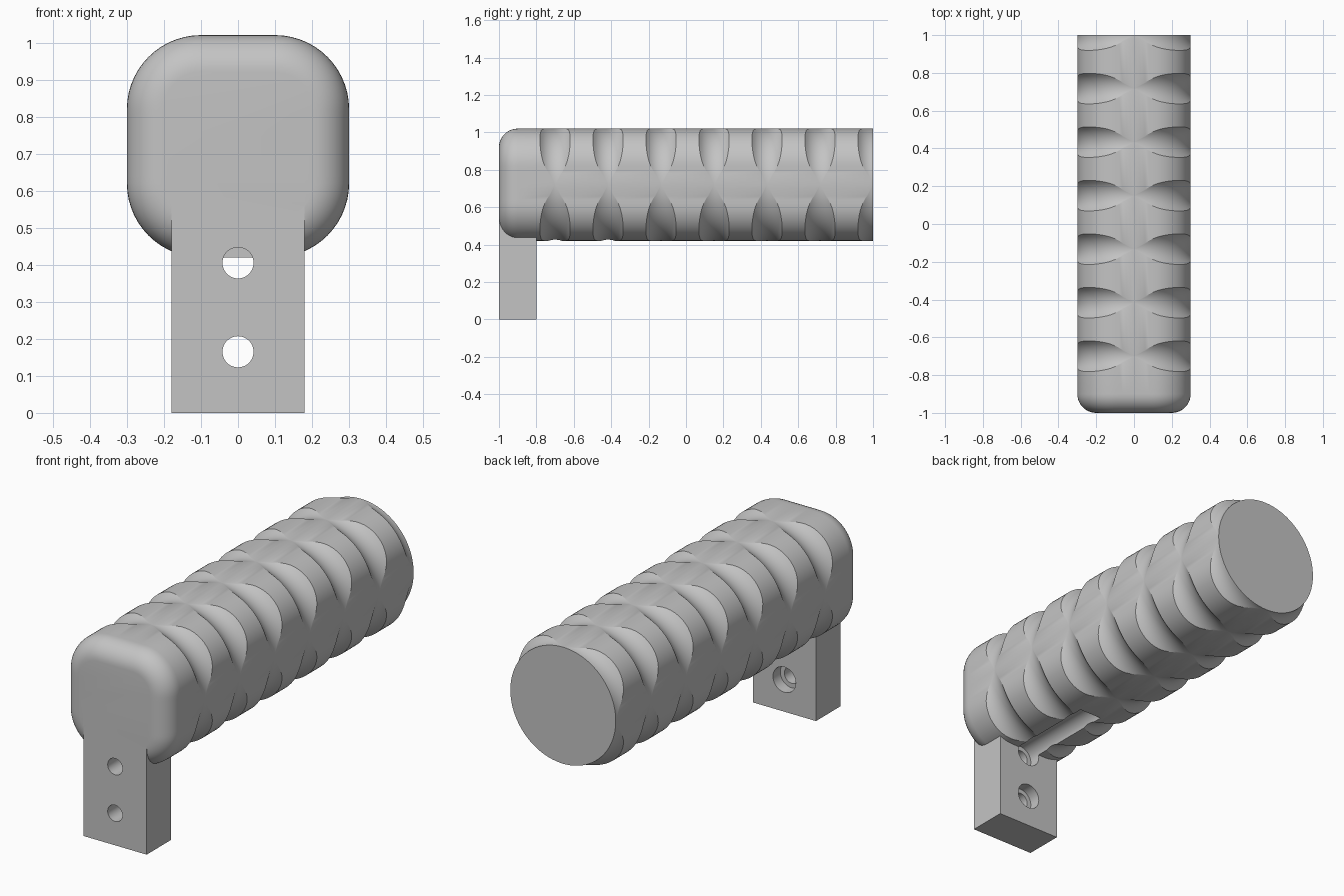
import bpy, bmesh, math
from mathutils import Matrix, Vector

cube = bpy.data.objects.get("Cube")
if cube:
    bpy.data.objects.remove(cube, do_unlink=True)

HALF, CORNER, FILLET = 0.3, 0.2, 0.1      # grip section and front rounding
AXIS_Z = 0.72
GROOVE_R, GROOVE_C = 0.1, 0.4             # groove radius and its centre circle
GROOVES, FIRST, PITCH = 7, -0.7, 1.7 / 6

grey = bpy.data.materials.new("plain grey")
grey.use_nodes = True
grey.diffuse_color = (0.55, 0.55, 0.55, 1)
grey.node_tree.nodes["Principled BSDF"].inputs["Base Color"].default_value = grey.diffuse_color


def make_object(name, bm):
    bmesh.ops.recalc_face_normals(bm, faces=bm.faces)
    mesh = bpy.data.meshes.new(name)
    bm.to_mesh(mesh)
    bm.free()
    mesh.materials.append(grey)
    obj = bpy.data.objects.new(name, mesh)
    bpy.context.collection.objects.link(obj)
    return obj


def section(inset=0.0, arc=14, flat=10):
    """Rounded square as (x, z) points, inset evenly from the outside."""
    pts, flat_half = [], HALF - CORNER
    for q in range(4):
        turn = Matrix.Rotation(q * math.pi / 2, 2)
        for i in range(flat):
            pts.append(turn @ Vector((HALF - inset, flat_half * (2 * i / flat - 1))))
        for i in range(arc):
            a = i / arc * math.pi / 2
            r = CORNER - inset
            pts.append(turn @ Vector((flat_half + r * math.cos(a), flat_half + r * math.sin(a))))
    return pts


def groove_ring(y, t):
    """One ring of a rounded groove; t runs from edge (-1) to edge (1)."""
    ring = []
    for p in section():
        half_width = math.sqrt(max(0, GROOVE_R ** 2 - (GROOVE_C - p.length) ** 2))
        dy = t * half_width
        r = GROOVE_C - math.sqrt(GROOVE_R ** 2 - dy * dy)
        q = p.normalized() * r
        ring.append((q.x, y + dy, AXIS_Z + q.y))
    return ring


def build_grip():
    rings = []
    # rounded front end
    for i in range(11):
        a = i / 10 * math.pi / 2
        inset, y = FILLET * (1 - math.sin(a)), -1 + FILLET * (1 - math.cos(a))
        rings.append([(p.x, y, AXIS_Z + p.y) for p in section(inset)])
    # finger grooves, the last one halved by the back end
    steps = 12
    for g in range(GROOVES):
        last = steps // 2 if g == GROOVES - 1 else steps
        rings += [groove_ring(FIRST + g * PITCH, 2 * k / steps - 1) for k in range(last + 1)]
    bm = bmesh.new()
    loops = [[bm.verts.new(co) for co in ring] for ring in rings]
    for a, b in zip(loops, loops[1:]):
        for i in range(len(a)):
            j = (i + 1) % len(a)
            bm.faces.new((a[i], a[j], b[j], b[i]))
    bm.faces.new(loops[0])
    bm.faces.new(loops[-1])
    bmesh.ops.remove_doubles(bm, verts=bm.verts, dist=0.00002)
    return make_object("handle", bm)


def box(name, lo, hi):
    bm = bmesh.new()
    bmesh.ops.create_cube(bm, size=1)
    lo, hi = Vector(lo), Vector(hi)
    bmesh.ops.scale(bm, vec=hi - lo, verts=bm.verts)
    bmesh.ops.translate(bm, vec=(lo + hi) / 2, verts=bm.verts)
    return make_object(name, bm)


def rod(name, radius, y0, y1, z):
    bm = bmesh.new()
    place = Matrix.Translation((0, (y0 + y1) / 2, z)) @ Matrix.Rotation(math.pi / 2, 4, 'X')
    bmesh.ops.create_cone(bm, cap_ends=True, segments=48, radius1=radius, radius2=radius,
                          depth=y1 - y0, matrix=place)
    obj = make_object(name, bm)
    obj.hide_render = True
    return obj


def combine(target, tool, operation):
    mod = target.modifiers.new(operation.lower(), 'BOOLEAN')
    mod.operation, mod.object, mod.solver = operation, tool, 'EXACT'
    bpy.context.view_layer.objects.active = target
    bpy.ops.object.modifier_apply(modifier=mod.name)
    bpy.data.objects.remove(tool, do_unlink=True)


# grip with the mounting tab flush at the front
handle = build_grip()
combine(handle, box("mounting_tab", (-0.18, -1, 0), (0.18, -0.8, 0.65)), 'UNION')

# stepped screw holes; the upper one runs on as a channel under the grip
for z, end in ((0.165, -0.7), (0.405, -0.33)):
    combine(handle, rod("counterbore", 0.065, -0.86, end, z), 'DIFFERENCE')
    combine(handle, rod("screw_hole", 0.042, -1.1, -0.75, z), 'DIFFERENCE')

bpy.ops.object.select_all(action='DESELECT')
handle.select_set(True)
bpy.context.view_layer.objects.active = handle
bpy.ops.object.shade_smooth_by_angle(angle=math.radians(20))
